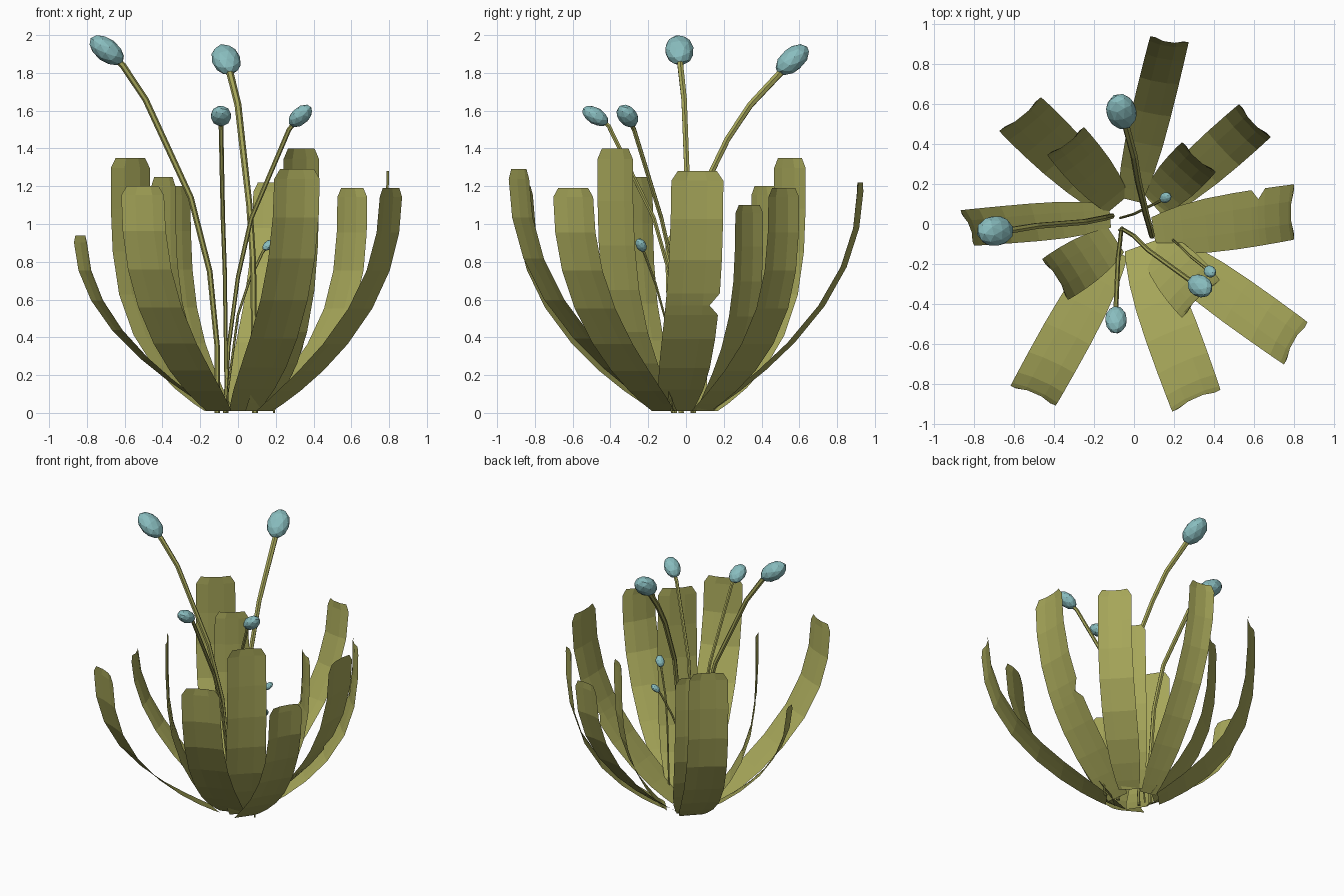
import bpy, bmesh, math
from mathutils import Vector, Matrix

if "Cube" in bpy.data.objects:
    bpy.data.objects.remove(bpy.data.objects["Cube"])


def material(name, rgb):
    m = bpy.data.materials.new(name)
    m.diffuse_color = (*rgb, 1)
    m.use_nodes = True
    m.node_tree.nodes["Principled BSDF"].inputs["Base Color"].default_value = m.diffuse_color
    return m


OLIVE = material("olive green", (0.38, 0.38, 0.10))
TEAL = material("pale teal", (0.25, 0.51, 0.52))


def finish(bm, name, mat):
    me = bpy.data.meshes.new(name)
    bm.to_mesh(me)
    bm.free()
    me.materials.append(mat)
    ob = bpy.data.objects.new(name, me)
    bpy.context.collection.objects.link(ob)
    return ob


def leaf(name, base, left, right, height, bow, notch=False):
    """Thin strap leaf rising in a bowl curve from base to the left and right tip corners.
    bow: how early it swings outward; notch: bite in the left edge, seen looking outward."""
    bm = bmesh.new()
    b = Vector((*base, 0))
    left, right = Vector((*left, 0)), Vector((*right, 0))
    t = (left + right) / 2
    tip_half = (left - right) / 2
    out = (t - b).normalized()
    base_half = Vector((-out.y, out.x, 0)) * tip_half.length
    heights = [0, .03, .09, .18, .30, .46, .63, .80, .96, 1]
    if notch:
        heights[5:6] = [.40, .44, .49]
    grid = []
    for u in heights:
        f = 1 - (1 - u) ** bow
        c = b.lerp(t, f) + Vector((0, 0, .01 + (height - .01) * u))
        # narrow foot, full middle, clipped tip corners
        w = .74 if u == 1 else 1.04 - .06 * u - .44 * (1 - u) ** 10
        half = base_half.lerp(tip_half, f)
        row = []
        for s in (-1, -.4, .4, 1):
            k = .65 if notch and u == .44 and s == 1 else s
            dip = .014 * u if abs(s) < 1 else 0
            row.append(bm.verts.new(c + half * (k * w) - out * dip))
        grid.append(row)
    for r0, r1 in zip(grid, grid[1:]):
        for j in range(3):
            bm.faces.new((r0[j], r0[j + 1], r1[j + 1], r1[j]))
    finish(bm, name, OLIVE)


def stem(name, pts, radius):
    """Six-sided tube through the points, swelling slightly towards the bud."""
    bm = bmesh.new()
    rings = []
    for i, p in enumerate(pts):
        d = (pts[min(i + 1, len(pts) - 1)] - pts[max(i - 1, 0)]).normalized()
        x = d.cross(Vector((0, 1, 0))).normalized()
        y = d.cross(x)
        r = radius * (.75 + .25 * i / (len(pts) - 1))
        rings.append([bm.verts.new(p + r * (x * math.cos(a) + y * math.sin(a)))
                      for a in (k * math.pi / 3 for k in range(6))])
    for a, b in zip(rings, rings[1:]):
        for k in range(6):
            bm.faces.new((a[k], a[(k + 1) % 6], b[(k + 1) % 6], b[k]))
    bm.faces.new(rings[0])
    bm.faces.new(rings[-1])
    bmesh.ops.recalc_face_normals(bm, faces=bm.faces)
    finish(bm, name, OLIVE)


def bud(name, centre, axis, length):
    """Faceted, slightly flattened egg shape along the given axis."""
    bm = bmesh.new()
    bmesh.ops.create_icosphere(bm, subdivisions=2, radius=1)
    rot = axis.to_track_quat('Z', 'Y').to_matrix().to_4x4()
    size = Matrix.Diagonal((length * .72, length * .58, length, 1))
    bmesh.ops.transform(bm, matrix=Matrix.Translation(centre) @ rot @ size, verts=bm.verts)
    finish(bm, name, TEAL)


# Leaves: base, left tip corner, right tip corner, height, bow
LEAVES = [
    ((-.02, .12), (.08, .94), (.275, .91), 1.22, 2.2),
    ((.11, .08), (.525, .60), (.685, .435), 1.19, 3.2),
    ((.10, .10), (.24, .41), (.41, .26), 1.10, 3.3),
    ((.10, -.05), (.80, .20), (.80, -.08), 1.28, 2.4, True),
    ((.14, -.12), (.87, -.49), (.75, -.705), 1.19, 2.3),
    ((.03, -.11), (.435, -.83), (.19, -.94), 1.29, 2.3),
    ((.10, -.10), (.43, -.28), (.24, -.47), 1.40, 3.5),
    ((-.10, -.13), (-.39, -.91), (-.62, -.81), 1.20, 2.4),
    ((-.09, -.08), (-.33, -.38), (-.46, -.175), 1.25, 3.5),
    ((-.12, .04), (-.80, -.11), (-.87, .07), .94, 2.1),
    ((-.12, .11), (-.675, .465), (-.465, .635), 1.35, 3.7),
    ((-.08, .10), (-.435, .345), (-.25, .485), 1.20, 3.4),
]
for i, spec in enumerate(LEAVES):
    leaf(f"leaf_{i + 1}", *spec)

# Stems with buds: stem radius, bud half length, path (last point is the bud centre)
STALKS = [
    (.018, .107, [(-.11, .04, 0), (-.11, .04, .35), (-.15, .03, .75), (-.25, .01, 1.14),
                  (-.49, -.01, 1.66), (-.61, -.03, 1.84), (-.695, -.035, 1.92)]),
    (.020, .107, [(.09, -.06, 0), (.08, -.02, .8), (.06, .05, 1.1), (.02, .22, 1.45),
                  (0, .34, 1.63), (-.04, .49, 1.79), (-.063, .563, 1.87)]),
    (.013, .078, [(-.07, -.03, 0), (-.05, -.03, .35), (0, -.06, .72), (.07, -.13, 1.03),
                  (.27, -.275, 1.50), (.33, -.31, 1.572)]),
    (.013, .077, [(-.06, -.02, 0), (-.065, -.04, .4), (-.07, -.09, .75), (-.08, -.17, 1.03),
                  (-.09, -.41, 1.52), (-.09, -.48, 1.572)]),
    (.008, .037, [(-.07, .03, 0), (0, .05, .52), (.06, .08, .70),
                  (.13, .115, .85), (.158, .132, .887)]),
    (.008, .042, [(.19, -.075, 0), (.23, -.11, .5), (.28, -.16, .68),
                  (.35, -.215, .83), (.38, -.238, .888)]),
]
for i, (radius, length, path) in enumerate(STALKS):
    path = [Vector(p) for p in path]
    axis = path[-1] - path[-2]
    axis.z *= .8
    stem(f"flower_stem_{i + 1}", path, radius)
    bud(f"flower_bud_{i + 1}", path[-1], axis, length)
